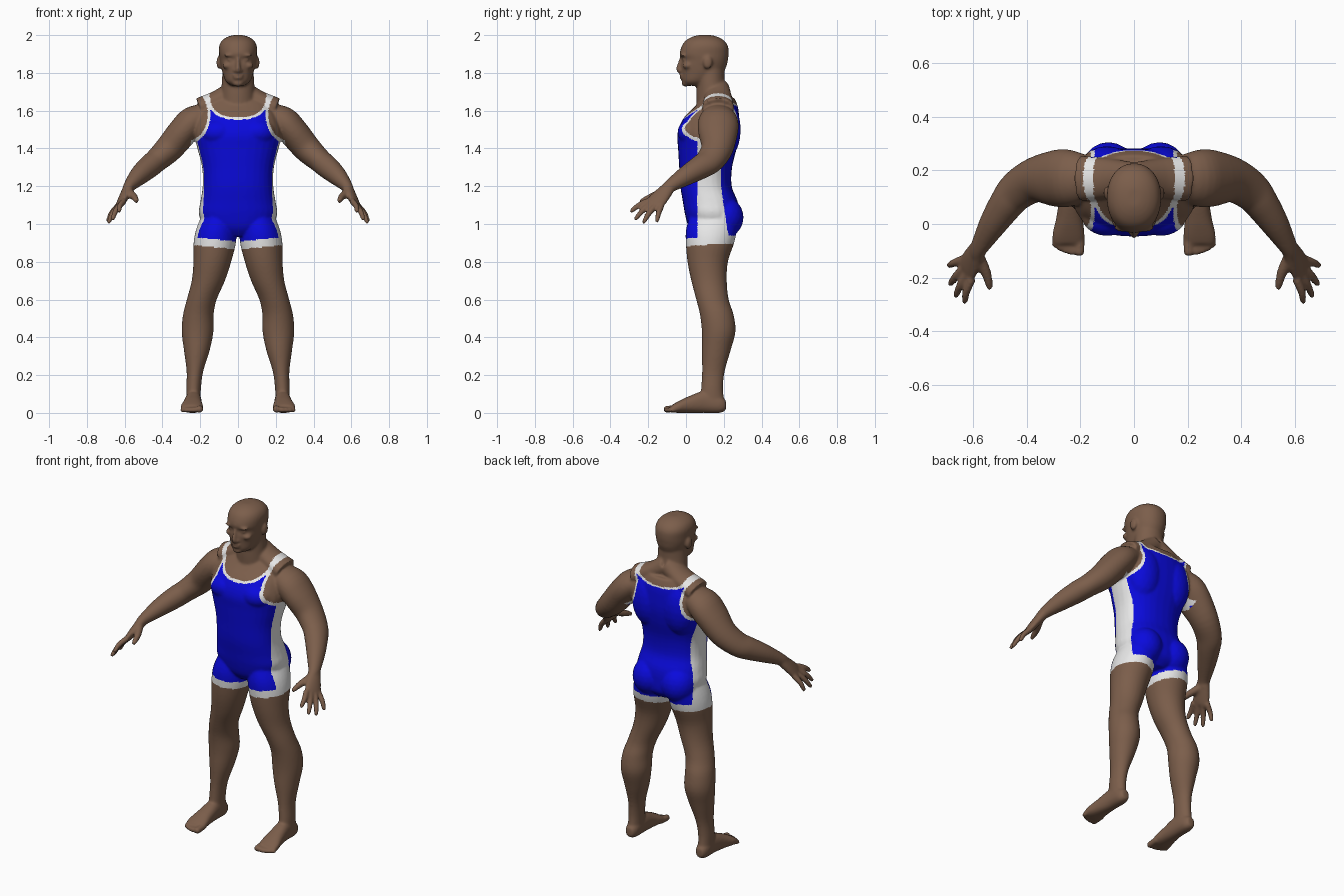
import bpy, bmesh, math
from mathutils import Vector, Matrix

bm = bmesh.new()


def smooth_path(rows, steps=4):
    """Catmull-Rom interpolation of rows (x, y, z, ru, rv)."""
    out = []
    for i in range(len(rows) - 1):
        p0, p1 = rows[max(i - 1, 0)], rows[i]
        p2, p3 = rows[i + 1], rows[min(i + 2, len(rows) - 1)]
        for s in range(steps):
            t = s / steps
            out.append([0.5 * (2 * b + (c - a) * t + (2 * a - 5 * b + 4 * c - d) * t * t
                               + (3 * b - a - 3 * c + d) * t ** 3)
                        for a, b, c, d in zip(p0, p1, p2, p3)])
    return out + [list(rows[-1])]


def loft(rows, ref, axis=None, power=2.0, side=1, n=32):
    """Skin elliptical rings; rv lies along ref, ru across it. axis fixes the ring normal."""
    rows = smooth_path(rows)
    rings = []
    for i, r in enumerate(rows):
        a, b = rows[max(i - 1, 0)], rows[min(i + 1, len(rows) - 1)]
        t = Vector(axis) if axis else (Vector(b[:3]) - Vector(a[:3])).normalized()
        v = Vector(ref)
        v = (v - t * v.dot(t)).normalized()
        u = t.cross(v)
        ring = []
        for k in range(n):
            c, s = math.cos(2 * math.pi * k / n), math.sin(2 * math.pi * k / n)
            c = math.copysign(abs(c) ** (2 / power), c)
            s = math.copysign(abs(s) ** (2 / power), s)
            p = Vector(r[:3]) + u * (c * max(r[3], 0.002)) + v * (s * max(r[4], 0.002))
            ring.append(bm.verts.new((p.x * side, p.y, p.z)))
        rings.append(ring)
    for a, b in zip(rings, rings[1:]):
        for k in range(n):
            bm.faces.new((a[k], a[(k + 1) % n], b[(k + 1) % n], b[k]))
    bm.faces.new(rings[0])
    bm.faces.new(rings[-1])


def blob(x, y, z, rx, ry, rz, side=1):
    m = Matrix.Translation((x * side, y, z)) @ Matrix.Diagonal((rx, ry, rz, 1))
    bmesh.ops.create_icosphere(bm, subdivisions=3, radius=1, matrix=m)


def digit(base, tip, r0, r1, side, bend=(0, 0, 0)):
    """Finger or toe with a rounded end."""
    b, t = Vector(base), Vector(tip)
    rows = [(*(b.lerp(t, f) + Vector(bend) * math.sin(math.pi * f)), r, r) for f, r in
            ((0, r0), (0.5, (r0 + r1) / 2 + 0.001), (0.9, r1), (1.0, r1 * 0.55))]
    loft(rows, (0, 0.3, 1), side=side, n=12)


Y, Z = (0, 1, 0), (0, 0, 1)

# torso, neck and head: horizontal rings (x, y, z, half width, half depth)
loft([(0, .14, .935, .06, .09), (0, .145, .98, .17, .13), (0, .138, 1.05, .207, .143),
      (0, .128, 1.12, .199, .145), (0, .106, 1.2, .187, .136), (0, .104, 1.3, .19, .14),
      (0, .113, 1.4, .215, .155), (0, .118, 1.48, .232, .163), (0, .134, 1.56, .215, .147),
      (0, .16, 1.62, .185, .115), (0, .175, 1.67, .15, .08)], Y, Z, 2.3)
loft([(0, .15, 1.56, .1, .09), (0, .14, 1.68, .09, .085), (0, .13, 1.75, .086, .075),
      (0, .125, 1.85, .08, .08)], Y, Z)
loft([(0, .05, 1.732, .035, .05), (0, .055, 1.755, .064, .074), (0, .085, 1.8, .082, .109),
      (0, .094, 1.84, .091, .122), (0, .1, 1.87, .097, .122), (0, .096, 1.9, .1, .13),
      (0, .1, 1.94, .1, .123), (0, .1, 1.97, .086, .103), (0, .1, 1.99, .058, .07),
      (0, .1, 2.0, .025, .035)], Y, Z, 2.15)

# nose, lips and chin
loft([(0, -.022, 1.885, .009, .01), (0, -.03, 1.85, .01, .014), (0, -.038, 1.818, .015, .015),
      (0, -.03, 1.803, .012, .008)], Y)
for z, w in ((1.787, .028), (1.773, .024)):
    blob(0, -.022, z, w, .013, .008)
blob(0, -.002, 1.745, .03, .022, .018)

for s in (1, -1):
    # face details and ears
    blob(.042, -.014, 1.893, .034, .017, .009, s)
    blob(.04, -.008, 1.87, .017, .012, .01, s)
    blob(.055, .008, 1.838, .028, .026, .018, s)
    blob(.015, -.026, 1.812, .011, .012, .009, s)
    blob(.1, .115, 1.855, .014, .025, .036, s)
    # chest, back, shoulder slope and buttocks
    blob(.1, .04, 1.485, .1, .085, .075, s)
    blob(.1, .195, 1.5, .11, .095, .17, s)
    blob(.095, .2, 1.035, .102, .105, .11, s)
    loft([(0, .17, 1.72, .06, .06), (.1, .17, 1.662, .05, .075),
          (.2, .17, 1.615, .055, .085)], Y, side=s)
    # arm
    loft([(.16, .17, 1.58, .06, .08), (.235, .17, 1.545, .08, .105), (.29, .17, 1.49, .08, .106),
          (.365, .165, 1.4, .074, .085), (.434, .125, 1.335, .063, .076),
          (.475, .075, 1.3, .061, .066), (.525, 0, 1.255, .051, .053),
          (.575, -.085, 1.2, .032, .036), (.588, -.11, 1.172, .026, .036)], Y, side=s)
    # hand with four fingers and a thumb
    W, K = Vector((.38, .87, -.32)), Vector((.62, -.168, 1.108))
    loft([(.575, -.085, 1.2, .028, .034), (.598, -.125, 1.155, .025, .046),
          (.62, -.165, 1.11, .019, .053), (.626, -.178, 1.097, .012, .046)], W, side=s)
    tips = ((.63, -.295, 1.062), (.664, -.272, 1.02), (.686, -.228, 1.002), (.69, -.155, 1.008))
    for i, tip in enumerate(tips):
        digit(K + W * (-.042 + .028 * i), tip, .017, .012, s, (.007, -.002, .006))
    digit((.58, -.12, 1.17), (.536, -.245, 1.118), .024, .013, s, (-.008, 0, 0))
    # leg
    loft([(.105, .15, 1.04, .09, .13), (.116, .135, .97, .106, .135), (.123, .127, .9, .112, .128),
          (.136, .115, .8, .1, .107), (.157, .122, .7, .088, .094), (.192, .14, .6, .079, .086),
          (.21, .163, .52, .081, .089), (.214, .173, .43, .084, .089), (.218, .16, .33, .068, .076),
          (.228, .145, .22, .044, .06), (.235, .138, .13, .039, .058),
          (.236, .138, .06, .038, .066)], Y, Z, side=s)
    # foot and toes
    loft([(.236, .212, .04, .022, .025), (.236, .18, .045, .037, .045), (.236, .1, .058, .042, .058),
          (.24, .02, .045, .05, .045), (.244, -.04, .031, .06, .031),
          (.245, -.075, .022, .056, .02)], Z, Y, 2.3, s)
    for x, y, r in ((.2, -.118, .018), (.228, -.116, .014), (.25, -.11, .013),
                    (.271, -.1, .013), (.29, -.087, .012)):
        digit((x, -.04, .024), (x + .004, y, r), r, r, s)

bmesh.ops.recalc_face_normals(bm, faces=bm.faces)
mesh = bpy.data.meshes.new("body_parts")
bm.to_mesh(mesh)
bm.free()

# fuse all parts into one smooth skin
body = bpy.data.objects.new("body", mesh)
bpy.context.collection.objects.link(body)
fuse = body.modifiers.new("fuse", 'REMESH')
fuse.mode, fuse.voxel_size, fuse.use_smooth_shade = 'VOXEL', .0065, True
relax = body.modifiers.new("relax", 'SMOOTH')
relax.factor, relax.iterations = .5, 9
fused = bpy.data.meshes.new_from_object(body.evaluated_get(bpy.context.evaluated_depsgraph_get()))
body.modifiers.clear()
body.data = fused
fused.name = "body"
fused.materials.clear()
for name, col in (("brown skin", (.2, .112, .07)), ("blue cloth", (.003, .003, .72)),
                  ("white cloth", (.8, .8, .8))):
    mat = bpy.data.materials.new(name)
    mat.diffuse_color = (*col, 1)
    fused.materials.append(mat)


def suit_colour(c):
    """0 skin, 1 blue, 2 white, by position on the body."""
    x, y, z = abs(c.x), c.y, c.z
    hem = .865 + .1 * x + .1 * max(y - .1, 0)
    if z < hem or x > .25 or z > 1.72:
        return 0
    arm = math.hypot((x - .27) / .11, (z - 1.58) / .14)          # armhole
    drop = .125 if y < .17 else .06
    low = max(1.69 - z, 0) / drop                                # neckline
    neck = ((x / .15) ** 2.5 + low ** 2.5) ** .4
    if arm < 1 or neck < 1:
        return 0
    if arm < 1.13 or neck < (1.1 if y < .17 else 1.16) or z < hem + .042:
        return 2
    back = .185 + .15 * min(max(1.2 - z, 0), .3)                 # side panel
    return 2 if x > .12 and .06 < y < back else 1


for f in fused.polygons:
    f.use_smooth = True
    f.material_index = suit_colour(f.center)
